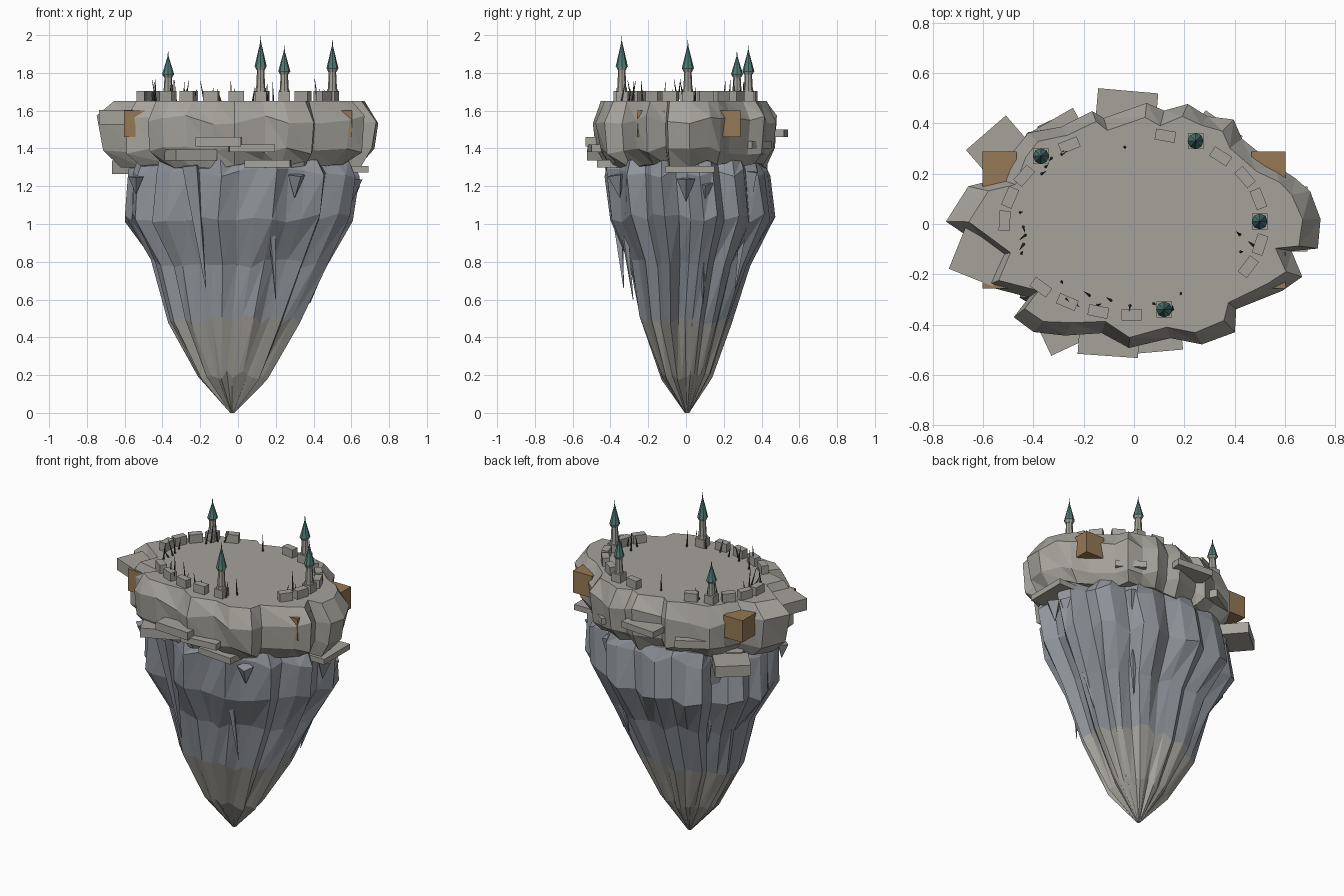
import bpy, bmesh, math, random
from mathutils import Matrix, Vector

if "Cube" in bpy.data.objects:
    bpy.data.objects.remove(bpy.data.objects["Cube"])
random.seed(7)


def mat(name, c):
    m = bpy.data.materials.new(name)
    m.diffuse_color = (*c, 1)
    m.use_nodes = True
    m.node_tree.nodes["Principled BSDF"].inputs["Base Color"].default_value = m.diffuse_color
    return m


STONE = mat("warm_stone", (0.38, 0.365, 0.33))
SLATE = mat("slate", (0.28, 0.30, 0.33))
TEAL = mat("teal_roof", (0.08, 0.20, 0.18))
WOOD = mat("brown_wood", (0.30, 0.19, 0.09))
DARK = mat("dark_wood", (0.06, 0.06, 0.06))


def finish(bm, name, *mats):
    bmesh.ops.recalc_face_normals(bm, faces=bm.faces)
    me = bpy.data.meshes.new(name)
    bm.to_mesh(me)
    bm.free()
    ob = bpy.data.objects.new(name, me)
    bpy.context.collection.objects.link(ob)
    for m in mats:
        me.materials.append(m)
    return ob


def loft(rings, name, mats, slot=lambda i: 0):
    bm = bmesh.new()
    vs = [[bm.verts.new(p) for p in r] for r in rings]
    n = len(vs[0])
    for i, (a, b) in enumerate(zip(vs, vs[1:])):
        for k in range(n):
            j = (k + 1) % n
            for tri in ((a[k], a[j], b[j]), (a[k], b[j], b[k])):
                bm.faces.new(tri).material_index = slot(i)
    bm.faces.new(vs[0])
    bm.faces.new(vs[-1])
    return finish(bm, name, *mats)


def box(bm, loc, size, turn=0):
    m = (Matrix.Translation(loc) @ Matrix.Rotation(math.radians(turn), 4, 'Z')
         @ Matrix.Diagonal((*size, 1)))
    bmesh.ops.create_cube(bm, size=1, matrix=m)


def cone(bm, a, b, r1, r2, n):
    a, b = Vector(a), Vector(b)
    q = (b - a).to_track_quat('Z', 'Y').to_matrix().to_4x4()
    bmesh.ops.create_cone(bm, cap_ends=True, segments=n, radius1=r1, radius2=r2,
                          depth=(b - a).length, matrix=Matrix.Translation((a + b) / 2) @ q)


# Jagged cap, from its plan outline
plan = [(.75, .02), (.75, -.10), (.64, -.11), (.67, -.21), (.60, -.27), (.42, -.35),
        (.41, -.44), (.27, -.48), (.15, -.47), (-.02, -.50), (-.13, -.44), (-.28, -.45),
        (-.40, -.43), (-.49, -.38), (-.43, -.30), (-.60, -.25), (-.56, -.13), (-.75, .01),
        (-.66, .15), (-.54, .18), (-.49, .30), (-.43, .37), (-.30, .40), (-.17, .46),
        (-.12, .42), (.05, .48), (.12, .45), (.22, .49), (.30, .44), (.40, .42),
        (.43, .34), (.56, .24), (.66, .19), (.70, .13)]
rings = []
for z, s, dz, j in ((1.315, .86, .025, .04), (1.39, .97, .025, .03),
                    (1.55, .99, .025, .025), (1.65, .89, 0, .025)):
    ring = []
    for x, y in plan:
        k = s * random.uniform(1 - j, 1 + j * .6)
        ring.append((x * k, y * k, z + random.uniform(-dz, dz)))
    rings.append(ring)
loft(rings, "plateau_cap", [STONE])

# Ribbed hanging rock with alternating crevices, tapering to a point
N = 40
rib = [random.uniform(.94, 1.03) if k % 3 else random.uniform(.85, .93) for k in range(N)]
profile = [(.0, .012, .012, -.03, .005), (.2, .19, .14, -.03, 0), (.49, .36, .245, -.03, -.005),
           (.79, .475, .32, -.005, .015), (1.03, .62, .44, -.01, .025),
           (1.27, .625, .43, .01, .005), (1.34, .59, .41, 0, 0)]
rings = []
for i, (z, a, b, cx, cy) in enumerate(profile):
    dz = .025 if 0 < i < 6 else 0
    rings.append([(cx + a * rib[k] * random.uniform(.975, 1.025) * math.cos(math.tau * k / N),
                   cy + b * rib[k] * random.uniform(.975, 1.025) * math.sin(math.tau * k / N),
                   z + random.uniform(-dz, dz)) for k in range(N)])
loft(rings, "hanging_rock", [STONE, SLATE], lambda i: int(i > 1))

# Long stone splinters and small wedges on the rock face
bm = bmesh.new()
for a, b, r in (((-.25, -.385, 1.31), (-.17, -.33, .66), .055),
                ((.16, -.37, 1.31), (.20, -.28, .60), .04),
                ((.60, .10, 1.22), (.38, .09, .58), .05),
                ((.30, .34, 1.28), (.22, .26, .65), .05),
                ((-.42, .27, 1.28), (-.30, .21, .70), .05),
                ((.31, -.37, 1.26), (.30, -.35, 1.14), .05),
                ((-.54, -.21, 1.25), (-.54, -.20, 1.16), .04),
                ((.61, 0, 1.24), (.60, 0, 1.12), .05)):
    cone(bm, a, b, r, .002, 4)
finish(bm, "stone_splinters", SLATE)

# Ledges jutting from under the cap
bm = bmesh.new()
for loc, size, turn in (
        ((-.03, .45, 1.48), (.24, .16, .04), -5),
        ((-.53, .295, 1.30), (.21, .18, .07), 41),
        ((-.615, -.13, 1.565), (.19, .18, .075), -22),
        ((-.25, -.41, 1.365), (.24, .14, .06), 25),
        ((-.10, -.46, 1.435), (.24, .13, .05), -4),
        ((.07, -.45, 1.40), (.24, .12, .04), 5),
        ((.16, -.40, 1.32), (.24, .12, .04), -5),
        ((.62, .02, 1.29), (.14, .26, .035), 0),
        ((.33, .36, 1.42), (.18, .10, .04), -35),
        ((-.30, .36, 1.42), (.20, .12, .05), 30)):
    box(bm, loc, size, turn)
finish(bm, "rock_ledges", STONE)

# Four wooden huts set into the rim
bm = bmesh.new()
for sx in (-1, 1):
    for sy in (-1, 1):
        box(bm, (sx * .535, sy * .185 if sy < 0 else .215, 1.53), (.135, .145, .14))
finish(bm, "wooden_huts", WOOD)

# Battlement blocks around the plateau
bm = bmesh.new()
for d in (76, 48, 31, 16, -13, -28, -91, -106, -121, -136, 178, 163, 148, 120):
    t = math.radians(d)
    x, y = .515 * math.cos(t), .362 * math.sin(t)
    turn = math.degrees(math.atan2(.362 * math.cos(t), -.515 * math.sin(t)))
    box(bm, (x, y, 1.675), (.08, .044, .056), turn)
finish(bm, "battlement_blocks", STONE)

# Towers: plinth, shaft, collar, roof and finial
for x, y, h in ((-.37, .27, .26), (.12, -.34, .34), (.245, .33, .29), (.50, .01, .32)):
    s = h / .34
    bm = bmesh.new()
    box(bm, (x, y, 1.672), (.062, .062, .06))
    for z0, z1, r0, r1 in ((.05, .175, .025, .019), (.05, .07, .029, .027),
                           (.165, .185, .022, .031)):
        cone(bm, (x, y, 1.65 + z0 * s), (x, y, 1.65 + z1 * s), r0, r1, 8)
    finish(bm, "tower", STONE)
    bm = bmesh.new()
    cone(bm, (x, y, 1.65 + .185 * s), (x, y, 1.65 + .31 * s), .032, .003, 8)
    cone(bm, (x, y, 1.65 + .30 * s), (x, y, 1.65 + .345 * s), .004, .001, 5)
    finish(bm, "tower_roof", TEAL)

# Thin leaning dead trunks
bm = bmesh.new()
for d in [122, 127, 132, 138, 143, 172, 182, 188, 194, 200, 228, 235, 241, 246, 252, 258,
          268, 280, 288, 296, 340, 346, 352, 95]:
    t = math.radians(d)
    k = random.uniform(.85, 1.0)
    x, y = .5 * k * math.cos(t), .36 * k * math.sin(t)
    lean = [random.uniform(-.025, .025) for _ in range(2)]
    cone(bm, (x, y, 1.645), (x + lean[0], y + lean[1], 1.65 + random.uniform(.05, .12)), .006, .001, 5)
finish(bm, "dead_trunks", DARK)
